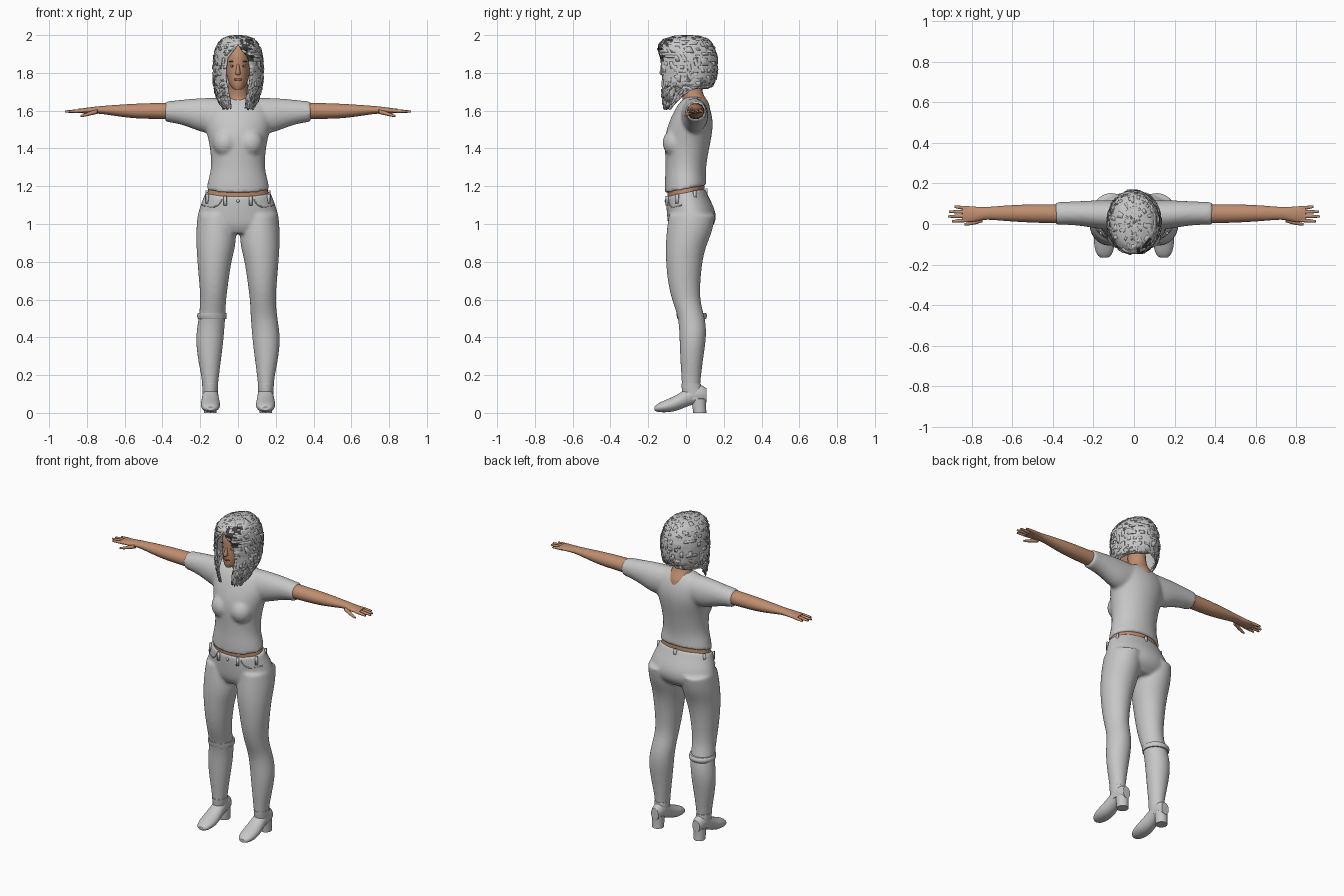
import bpy, bmesh, math, random
from mathutils import Vector, Matrix

if "Cube" in bpy.data.objects:
    bpy.data.objects.remove(bpy.data.objects["Cube"])
rnd = random.Random(4)


def material(name, r, g, b):
    m = bpy.data.materials.new(name)
    m.use_nodes = True
    m.diffuse_color = (r, g, b, 1)
    m.node_tree.nodes["Principled BSDF"].inputs["Base Color"].default_value = (r, g, b, 1)
    return m


GREY = material("pale grey", .57, .57, .57)
SKIN = material("skin", .52, .27, .16)
DARK = material("dark grey", .06, .06, .06)
EYE = material("eye grey", .45, .5, .53)
LIP = material("lip", .36, .13, .09)


def finish(name, bm, *mats):
    bmesh.ops.recalc_face_normals(bm, faces=bm.faces)
    me = bpy.data.meshes.new(name)
    bm.to_mesh(me)
    bm.free()
    for p in me.polygons:
        p.use_smooth = True
    for m in mats:
        me.materials.append(m)
    ob = bpy.data.objects.new(name, me)
    bpy.context.scene.collection.objects.link(ob)
    return ob


def loft(bm, axis, rows, n=16):
    """Ellipse rings along an axis; a row is position, a0, a1, b0, b1, optional tilt."""
    rows = [tuple(r) + (0,) * (6 - len(r)) for r in rows]
    mix = lambda p, q: tuple(u + (v - u) * .12 for u, v in zip(p, q))
    rows = [rows[0], mix(rows[0], rows[1])] + rows[1:-1] + [mix(rows[-1], rows[-2]), rows[-1]]
    rings = []
    for t, a0, a1, b0, b1, tilt in rows:
        ring = []
        for i in range(n):
            w = 2 * math.pi * i / n
            a = (a0 + a1) / 2 + (a1 - a0) * .512 * math.cos(w)
            b = (b0 + b1) / 2 + (b1 - b0) * .512 * math.sin(w)
            co = {"x": (t, a, b), "y": (a, t, b), "z": (a, b, t + tilt * b)}[axis]
            ring.append(bm.verts.new(co))
        rings.append(ring)
    for r, s in zip(rings, rings[1:]):
        for i in range(n):
            j = (i + 1) % n
            bm.faces.new((r[i], r[j], s[j], s[i]))
    for ring in (rings[0], rings[-1]):
        cap = bm.faces.new(ring)
        bmesh.ops.inset_region(bm, faces=[cap], thickness=.004)


def centred(rows):
    return [(r[0], -r[1], r[1]) + tuple(r[2:]) for r in rows]


def ball(bm, co, size):
    mat = Matrix.Translation(co) @ Matrix.Diagonal((*size, 1))
    bmesh.ops.create_uvsphere(bm, u_segments=16, v_segments=10, radius=1, matrix=mat)


def mirror(ob):
    ob.modifiers.new("mirror", "MIRROR").use_clip = False


def soften(ob, voxel=0, levels=2):
    ob.modifiers.new("round", "SUBSURF").levels = levels
    ob.modifiers["round"].render_levels = levels
    if voxel:
        m = ob.modifiers.new("merge", "REMESH")
        m.mode, m.voxel_size, m.use_smooth_shade = "VOXEL", voxel, True
        s = ob.modifiers.new("relax", "SMOOTH")
        s.factor, s.iterations = .5, 6


# Shirt: torso, bust and sleeves merged
bm = bmesh.new()
loft(bm, "z", centred([
    (1.185, .167, -.112, .11, .2), (1.24, .156, -.112, .105, .1), (1.30, .139, -.107, .105),
    (1.40, .147, -.112, .122), (1.46, .16, -.112, .135), (1.52, .175, -.097, .143),
    (1.58, .18, -.072, .138), (1.63, .16, -.045, .12), (1.658, .12, -.02, .1), (1.672, .08, 0, .08)]))
for s in (-1, 1):
    ball(bm, (s * .066, -.058, 1.43), (.07, .068, .075))
    loft(bm, "x", [(s * .07, -.03, .115, 1.49, 1.668), (s * .17, -.025, .118, 1.475, 1.668),
                   (s * .25, -.01, .113, 1.51, 1.663), (s * .32, -.004, .11, 1.532, 1.655),
                   (s * .388, -.003, .108, 1.542, 1.648)])
soften(finish("shirt", bm, GREY), .01)

# Trousers: pelvis and both legs merged
bm = bmesh.new()
loft(bm, "z", centred([
    (1.167, .173, -.103, .1, .2), (1.13, .186, -.105, .12, .1), (1.09, .202, -.104, .148),
    (1.04, .216, -.1, .162), (.99, .216, -.095, .15), (.95, .15, -.07, .1)]))
for s in (-1, 1):
    loft(bm, "z", [(z, s * a, s * b, c, d) for z, a, b, c, d in (
        (1.05, .015, .213, -.09, .155), (.96, .008, .222, -.103, .14), (.88, .014, .22, -.108, .104),
        (.8, .036, .215, -.106, .086), (.7, .05, .206, -.098, .076), (.6, .064, .198, -.076, .072),
        (.52, .066, .206, -.045, .096), (.45, .072, .217, -.036, .108), (.38, .077, .224, -.034, .105),
        (.28, .09, .212, -.03, .09), (.2, .1, .195, -.025, .08), (.135, .107, .188, -.022, .075))])
soften(finish("trousers", bm, GREY), .009)

# Trouser details: belt loops, button, pocket seams, centre seam
bm = bmesh.new()
for deg in (22, 65, 115, 180, 245, 295, 338):
    a = math.radians(deg)
    co = Vector((.18 * math.sin(a), -.108 * math.cos(a), 0))
    co.z = 1.142 + co.y * .2
    turn = Matrix.Rotation(a, 4, "Z") @ Matrix.Diagonal((.016, .012, .05, 1))
    bmesh.ops.create_cube(bm, size=1, matrix=Matrix.Translation(co) @ turn)
ball(bm, (0, -.107, 1.122), (.009, .006, .009))
finish("belt_loops", bm, GREY)


def seam(name, points):
    cu = bpy.data.curves.new(name, "CURVE")
    cu.dimensions, cu.bevel_depth = "3D", .003
    sp = cu.splines.new("NURBS")
    sp.points.add(len(points) - 1)
    for p, co in zip(sp.points, points):
        p.co = (*co, 1)
    sp.use_endpoint_u, sp.order_u = True, 3
    cu.materials.append(GREY)
    ob = bpy.data.objects.new(name, cu)
    bpy.context.scene.collection.objects.link(ob)


for side, s in (("right", -1), ("left", 1)):
    pts = [(x, .01 - .115 * math.sqrt(1 - (x / .198) ** 2), z)
           for x, z in ((.085, 1.13), (.1, 1.1), (.14, 1.085), (.19, 1.1))]
    seam(side + "_pocket_seam", [(s * x, y, z) for x, y, z in pts])

# Folded boot cuff on the right leg
bm = bmesh.new()
loft(bm, "z", [(.498, -.213, -.062, -.045, .106), (.515, -.219, -.06, -.05, .114),
               (.53, -.212, -.062, -.052, .104)])
soften(finish("right_boot_cuff", bm, GREY))

# Boots with block heels
bm = bmesh.new()
loft(bm, "y", [(y, .146 - w, .146 + w, a, b) for y, w, a, b in (
    (-.166, .018, .012, .032), (-.15, .04, .004, .05), (-.1, .052, .002, .072), (-.05, .05, .01, .093),
    (0, .043, .032, .128), (.04, .041, .046, .15), (.08, .038, .05, .15), (.108, .026, .055, .13))])
loft(bm, "z", [(.07, .11, .185, -.015, .1), (.12, .106, .188, -.022, .085), (.155, .105, .19, -.024, .078)])
loft(bm, "z", [(0, .113, .181, .038, .108), (.035, .112, .182, .034, .106), (.075, .11, .184, .03, .108)])
ob = finish("boots", bm, GREY)
mirror(ob)
soften(ob)

# Waist and neck skin
bm = bmesh.new()
loft(bm, "z", centred([(1.1, .165, -.09, .09), (1.17, .163, -.1, .1, .1), (1.23, .145, -.1, .095)]))
soften(finish("waist", bm, SKIN))
bm = bmesh.new()
loft(bm, "z", centred([(1.6, .07, -.03, .128), (1.64, .07, -.025, .123), (1.67, .06, -.015, .1),
                       (1.7, .051, -.02, .085), (1.78, .05, -.04, .08)]))
soften(finish("neck", bm, SKIN))

# Arms and hands
bm = bmesh.new()
loft(bm, "x", [(.25, 0, .1, 1.55, 1.645), (.38, .004, .097, 1.555, 1.642), (.48, .006, .097, 1.557, 1.639),
               (.56, .01, .095, 1.56, 1.636), (.65, .016, .09, 1.572, 1.63), (.73, .024, .082, 1.585, 1.624),
               (.77, .014, .084, 1.584, 1.62), (.81, .008, .088, 1.585, 1.614), (.845, .01, .088, 1.588, 1.61)])
for y, spread, tip in ((.019, -.006, .895), (.039, -.002, .915), (.059, .002, .91), (.078, .007, .885)):
    mid = (.83 + tip) / 2
    loft(bm, "x", [(x, y + k * spread - r, y + k * spread + r, 1.599 - r - .004 * k, 1.599 + r - .004 * k)
                   for x, k, r in ((.82, 0, .0105), (mid, .5, .0095), (tip, 1, .006))], 8)
loft(bm, "x", [(.745, .008, .04, 1.582, 1.608), (.785, -.004, .02, 1.573, 1.596),
               (.815, -.008, .01, 1.567, 1.584), (.835, -.007, .004, 1.565, 1.576)], 8)
ob = finish("arms", bm, SKIN)
mirror(ob)
soften(ob)

# Head, nose and ears
bm = bmesh.new()
loft(bm, "z", centred([(1.712, .02, -.112, -.06), (1.73, .042, -.12, 0), (1.765, .055, -.123, .05),
                       (1.8, .063, -.123, .08), (1.84, .068, -.12, .1), (1.88, .07, -.122, .11),
                       (1.92, .066, -.112, .11), (1.96, .045, -.08, .08)]))
loft(bm, "z", centred([(1.788, .012, -.135, -.1), (1.8, .015, -.145, -.1), (1.82, .01, -.135, -.1),
                       (1.85, .008, -.122, -.1)]), 8)
soften(finish("head", bm, SKIN))

# Face details
for name, mat, co, size in (("eyes", EYE, (.029, -.107, 1.836), (.014, .006, .007)),
                            ("pupils", DARK, (.029, -.1125, 1.836), (.005, .002, .005)),
                            ("brows", DARK, (.03, -.108, 1.86), (.019, .005, .003)),
                            ("lips", LIP, (.008, -.118, 1.765), (.014, .007, .006))):
    bm = bmesh.new()
    ball(bm, co, size)
    mirror(finish(name, bm, mat))

# Hair rows: height, half width, front, back, start angle, end angle from the front
HAIR = [(1.998, .004, .0, .01, 0, 180), (1.994, .045, -.06, .07, 0, 180), (1.978, .085, -.115, .115, 0, 180),
        (1.95, .108, -.142, .14, 0, 180), (1.92, .119, -.148, .153, 9, 180), (1.88, .128, -.148, .162, 24, 180),
        (1.82, .13, -.145, .163, 28, 180), (1.77, .129, -.142, .155, 29, 180), (1.735, .126, -.14, .14, 27, 180),
        (1.715, .122, -.138, .13, 25, 105), (1.67, .112, -.134, .11, 22, 85), (1.612, .095, -.125, .07, 22, 58)]


def hair(name, grow, keep):
    bm = bmesh.new()
    rows = [tuple(u + (v - u) * k / 3 for u, v in zip(p, q)) for p, q in zip(HAIR, HAIR[1:]) for k in range(3)]
    rows.append(HAIR[-1])
    n = 22
    for s in (-1, 1):
        grid = []
        for i, (z, rx, f, b, a0, a1) in enumerate(rows):
            line = []
            for j in range(n + 1):
                a = math.radians(a0 + (a1 - a0) * j / n)
                k = grow + (rnd.uniform(-.022, .022) if 0 < j < n else 0)
                drop = rnd.uniform(-.01, .01) if 0 < j < n and i > 20 else 0
                line.append(bm.verts.new((s * k * rx * math.sin(a),
                                          (f + b) / 2 - k * (b - f) / 2 * math.cos(a), z + drop)))
            grid.append(line)
        for i in range(len(rows) - 1):
            for j in range(n):
                if rnd.random() > keep:
                    continue
                face = bm.faces.new((grid[i][j], grid[i][j + 1], grid[i + 1][j + 1], grid[i + 1][j]))
                c = face.calc_center_median()
                # Shadowy strands over the left side of the forehead
                if .015 < c.x < .085 and c.y < -.06 and 1.87 < c.z < 1.975 and rnd.random() < .6:
                    face.material_index = 1
    bmesh.ops.remove_doubles(bm, verts=bm.verts, dist=.0004)
    loose = [v for v in bm.verts if not v.link_faces]
    bmesh.ops.delete(bm, geom=loose, context="VERTS")
    ob = finish(name, bm, GREY, DARK)
    m = ob.modifiers.new("thickness", "SOLIDIFY")
    m.thickness, m.offset = .006, 0


hair("hair", 1, 1)
hair("hair_layers", 1.03, .3)
